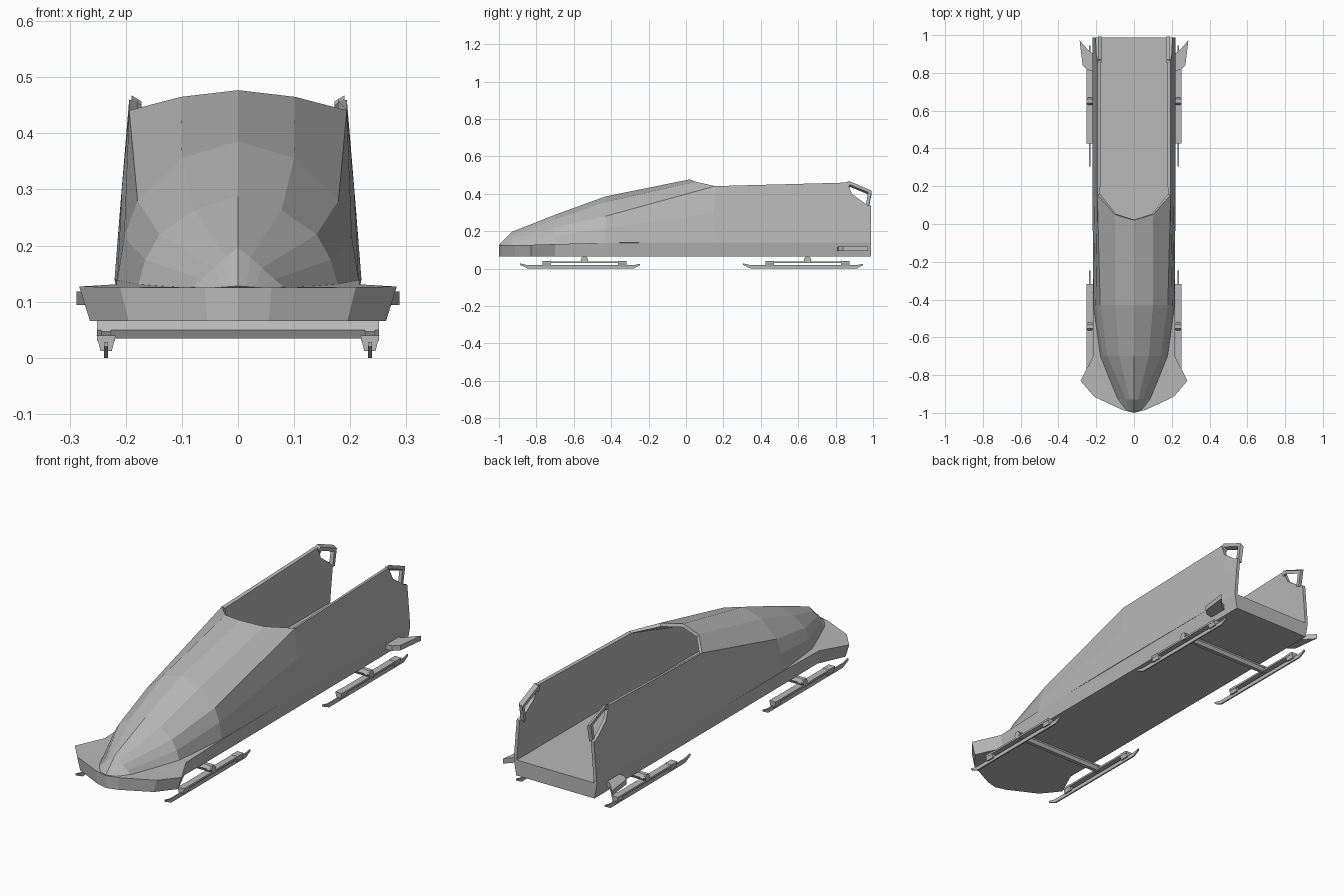
import bpy, bmesh, math
from mathutils import Vector

grey = bpy.data.materials.new("dark_grey")
grey.diffuse_color = (0.48, 0.48, 0.48, 1)


def finish(name, bm, mirror=True, thick=0):
    me = bpy.data.meshes.new(name)
    bm.to_mesh(me)
    bm.free()
    me.materials.append(grey)
    ob = bpy.data.objects.new(name, me)
    bpy.context.collection.objects.link(ob)
    if mirror:
        m = ob.modifiers.new("mirror", 'MIRROR')
        m.merge_threshold = 0.0005
    if thick:
        s = ob.modifiers.new("thickness", 'SOLIDIFY')
        s.thickness = thick
        s.offset = -1
    return ob


def loft(name, rings, caps=False, thick=0):
    """Half-hull skin through successive rings, mirrored in x."""
    bm = bmesh.new()
    vs = [[bm.verts.new(p) for p in r] for r in rings]
    for a, b in zip(vs, vs[1:]):
        for j in range(min(len(a), len(b)) - 1):
            bm.faces.new((a[j], b[j], b[j + 1], a[j + 1]))
    if caps:
        bm.faces.new(vs[0])
        bm.faces.new(vs[-1][::-1])
    return finish(name, bm, True, thick)


def prism(name, pts, vec, mirror=True):
    bm = bmesh.new()
    a = [bm.verts.new(p) for p in pts]
    b = [bm.verts.new(Vector(p) + Vector(vec)) for p in pts]
    n = len(a)
    bm.faces.new(a)
    bm.faces.new(b[::-1])
    for i in range(n):
        bm.faces.new((a[i], b[i], b[(i + 1) % n], a[(i + 1) % n]))
    bmesh.ops.recalc_face_normals(bm, faces=bm.faces)
    return finish(name, bm, mirror)


def hexbar(name, x0, x1, y, z, r, mirror):
    pts = [(x0, y + r * math.cos(k * math.pi / 3), z + r * math.sin(k * math.pi / 3)) for k in range(6)]
    return prism(name, pts, (x1 - x0, 0, 0), mirror)


# Floor pan with flared nose bumper: centre y, edge y, top x, bottom x, top z
pan = [(-1.0, -0.985, 0.06, 0.055, 0.125), (-0.93, -0.915, 0.21, 0.195, 0.126),
       (-0.83, -0.83, 0.283, 0.264, 0.127), (-0.70, -0.70, 0.216, 0.205, 0.131),
       (-0.43, -0.43, 0.217, 0.207, 0.138), (0.988, 0.988, 0.22, 0.207, 0.14)]
loft("floor_pan", [[(0, yc, 0.066), (xb, ye, 0.066), (xt, ye, zt), (0, yc, zt)]
                   for yc, ye, xt, xb, zt in pan], caps=True)

# Cowl and side walls as one shell, sections run from base up to the centre line
def section(y, pts):
    return [(x, y, z) for x, z in pts]

shell = [[(0.05, -0.975, 0.124), (0.04, -0.982, 0.125), (0.028, -0.988, 0.126), (0.014, -0.993, 0.127), (0, -0.998, 0.128)],
         section(-0.93, [(0.085, 0.124), (0.065, 0.14), (0.043, 0.16), (0.022, 0.179), (0, 0.197)]),
         section(-0.70, [(0.178, 0.13), (0.165, 0.175), (0.14, 0.22), (0.078, 0.263), (0, 0.288)]),
         section(-0.43, [(0.215, 0.138), (0.203, 0.215), (0.179, 0.28), (0.1, 0.356), (0, 0.386)]),
         [(0.22, 0.15, 0.14), (0.207, 0.15, 0.3), (0.194, 0.155, 0.441), (0.102, 0.05, 0.465), (0, 0.02, 0.477)]]
for y, z, xt in [(0.862, 0.46, 0.194), (0.887, 0.4, 0.199), (0.965, 0.342, 0.203), (0.988, 0.335, 0.204)]:
    shell.append(section(y, [(0.22, 0.14), (0.209, 0.28), (xt, z)]))
loft("cowl_and_side_walls", shell, thick=0.016)

# Push handles: bent bars at the rear of the side walls, leaning inward
outer = [(0.855, 0.45), (0.872, 0.457), (0.993, 0.406), (0.978, 0.325), (0.962, 0.331),
         (0.974, 0.397), (0.877, 0.437), (0.868, 0.428)]
prism("push_handle", [(0.172, y, z) for y, z in outer], (0.018, 0, 0.011))

# Rear side bumpers
prism("rear_bumper", [(x, y, 0.094) for x, y in
      [(0.205, 0.81), (0.245, 0.815), (0.272, 0.84), (0.288, 0.972), (0.232, 0.91), (0.205, 0.9)]],
      (0, 0, 0.024))

# Front and rear runner sets
for tag, y in (("front", -0.543), ("rear", 0.65)):
    blade = [(-0.345, 0.028), (-0.305, 0.019), (0.265, 0.019), (0.296, 0.026), (0.296, 0.018),
             (0.262, 0.0), (-0.302, 0.0), (-0.345, 0.02)]
    prism(tag + "_runner_blade", [(0.2315, y + a, z) for a, z in blade], (0.007, 0, 0))
    prism(tag + "_runner_bar", [(0.219, y - 0.225, 0.03), (0.251, y - 0.225, 0.03),
                                (0.251, y - 0.225, 0.039), (0.219, y - 0.225, 0.039)], (0, 0.45, 0))
    for k, a in enumerate((-0.225, 0.18)):
        clip = [(0.225, 0.012), (0.245, 0.012), (0.252, 0.04), (0.218, 0.04)]
        prism("%s_runner_clip_%d" % (tag, k), [(x, y + a, z) for x, z in clip], (0, 0.045, 0))
    hexbar(tag + "_axle", -0.251, 0.251, y, 0.05, 0.018, False)
    hexbar(tag + "_axle_hub", 0.226, 0.244, y, 0.047, 0.021, True)
